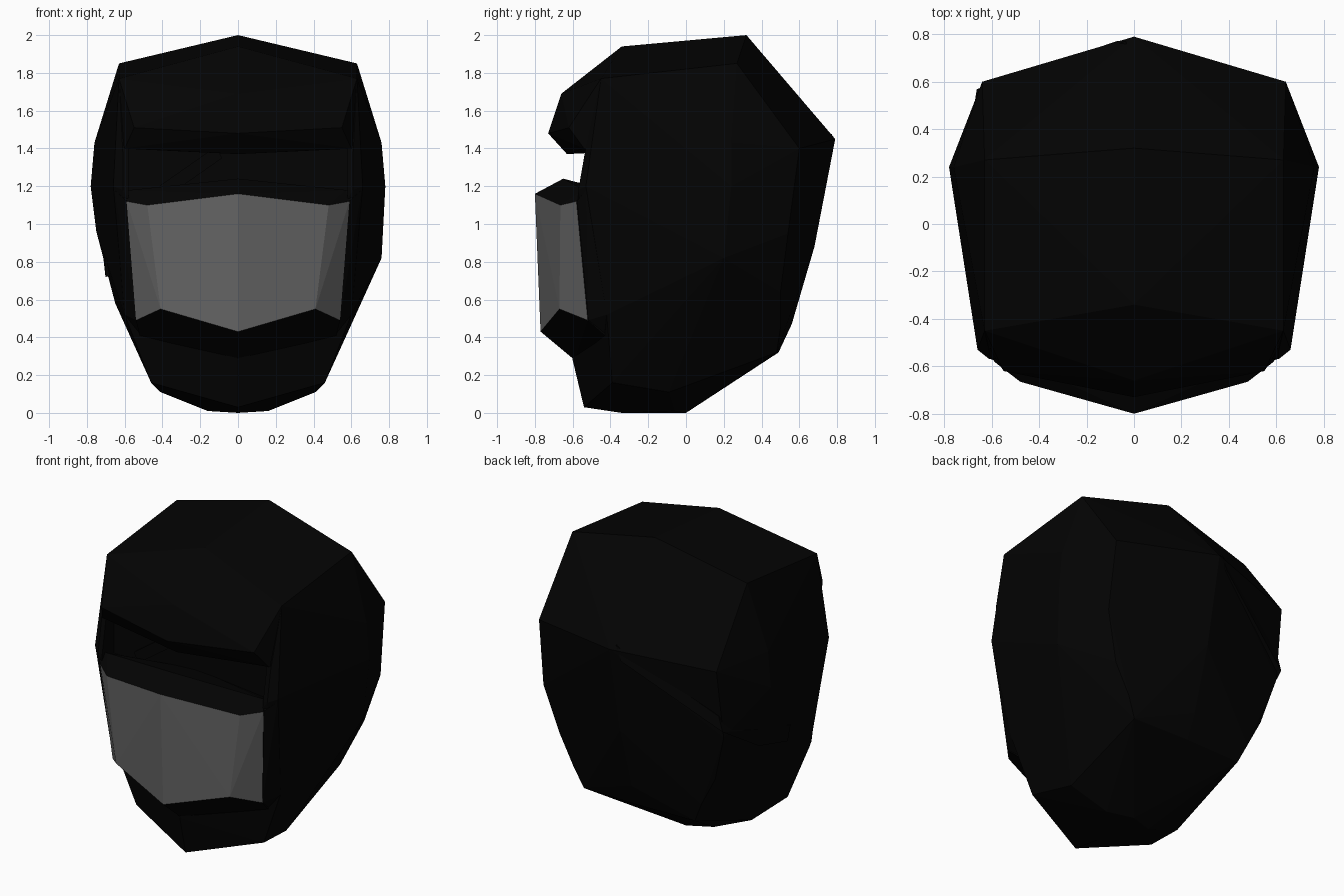
import bpy, bmesh
from mathutils import Vector

if "Cube" in bpy.data.objects:
    bpy.data.objects.remove(bpy.data.objects["Cube"])


def material(name, v):
    m = bpy.data.materials.new(name)
    m.diffuse_color = (v, v, v, 1)
    m.use_nodes = True
    m.node_tree.nodes["Principled BSDF"].inputs["Base Color"].default_value = m.diffuse_color
    return m


black = material("black cloth", 0.001)
grey = material("grey plate", 0.13)


def mirrored(points):
    return points + [(-x, y, z) for x, y, z in points if x > 0]


def hull(name, groups, mats, rule=None):
    """One faceted object from the convex hull of each point group."""
    bm = bmesh.new()
    for pts in groups:
        vs = [bm.verts.new(p) for p in pts]
        res = bmesh.ops.convex_hull(bm, input=vs, use_existing_faces=False)
        junk = {g for g in res["geom_interior"] + res["geom_unused"]
                if isinstance(g, bmesh.types.BMVert)}
        bmesh.ops.delete(bm, geom=list(junk), context='VERTS')
    bmesh.ops.recalc_face_normals(bm, faces=bm.faces)
    bm.normal_update()
    if rule:
        for f in bm.faces:
            f.material_index = 1 if rule(f) else 0
    me = bpy.data.meshes.new(name)
    bm.to_mesh(me)
    bm.free()
    for m in mats:
        me.materials.append(m)
    ob = bpy.data.objects.new(name, me)
    bpy.context.collection.objects.link(ob)
    return ob


# Hooded head, slightly narrower on the left below the band
hood = hull("hood", [mirrored([
    (0, .32, 2), (.63, .27, 1.85), (0, -.34, 1.94), (.63, -.45, 1.77),   # crown
    (0, .79, 1.45), (.64, .60, 1.40), (.76, .24, 1.43), (.78, .24, 1.2),  # widest ring
    (.61, -.535, 1.38), (.66, -.53, 1.2), (.61, -.57, 1.18),              # eye slit
    (0, .68, .88), (.65, .54, .95), (.56, .50, .64),                      # nape
    (0, .56, .47), (.46, .50, .45), (0, .49, .32), (.40, .48, .32),
    (.65, 0, .58), (.60, -.42, .52), (.46, -.39, .16), (.41, -.09, .11),  # jaw
    (.16, -.06, .01), (0, 0, 0), (0, -.34, 0),
    (0, -.54, .03), (0, -.60, .28)]) +
    [(.76, .20, .82), (-.75, .15, .96), (-.69, .18, .80)]], [black])

# Eye slit cut back into the hood
slot = hull("eye_slit_cutter", [[(x, y, z) for x in (-.58, .58)
                                 for y in (-.9, -.45) for z in (1.14, 1.42)]], [black])
slot.hide_render = True
slot.hide_viewport = True
cut = hood.modifiers.new("eye_slit", 'BOOLEAN')
cut.operation = 'DIFFERENCE'
cut.solver = 'EXACT'
cut.object = slot

# Overhanging brow
hull("brow", [mirrored([
    (0, -.34, 1.94), (.63, -.45, 1.77), (0, -.66, 1.69),
    (0, -.73, 1.48), (.55, -.62, 1.51), (0, -.63, 1.37), (.60, -.54, 1.40),
    (0, -.43, 1.38), (.63, -.47, 1.40)])], [black])

# Face mask: grey front plates with black rim
hull("face_mask", [mirrored([
    (0, -.80, 1.16), (.48, -.665, 1.10), (.59, -.58, 1.12),
    (0, -.77, .43), (.41, -.67, .55), (.54, -.52, .49),
    (0, -.65, 1.24), (.57, -.54, 1.18), (0, -.42, 1.18), (.58, -.42, 1.12),
    (0, -.59, .28), (.52, -.43, .41)])], [black, grey],
    lambda f: f.normal.y < -.4 and abs(f.normal.z) < .38)

# Cheeks joining the mask to the hood
for side, s in (("left", -1), ("right", 1)):
    hull(side + "_cheek", [[(s * x, y, z) for x, y, z in (
        (.588, -.578, 1.12), (.57, -.54, 1.18), (.655, -.53, 1.18),
        (.538, -.518, .49), (.60, -.42, .52), (.50, -.40, 1.1),
        (.45, -.40, .5), (.52, -.43, .42))]], [black])


def strap(name, path, half, thick):
    """Flat band along a path of (point, outward direction, width direction)."""
    rings = []
    for p, out, wide in path:
        p, o, w = Vector(p), Vector(out).normalized(), Vector(wide).normalized()
        rings.append([p + w * half * s + o * t for s in (-1, 1) for t in (-.05, thick)])
    hull(name, [a + b for a, b in zip(rings, rings[1:])], [black])


# Band across the back of the head, and the band across one eye
strap("back_band", [((-.05, .76, 1.43), (-.2, 1, 0), (.4, 0, 1)),
                    ((-.64, .56, 1.05), (-1, 1, 0), (.3, 0, 1)),
                    ((-.70, .25, .86), (-1, 0, -.2), (0, -.3, 1)),
                    ((-.69, -.06, .77), (-1, 0, -.2), (0, -.3, 1))], .05, .012)
strap("eye_band", [((-.40, -.45, 1.17), (0, -1, 0), (-.5, 0, 1)),
                   ((-.10, -.45, 1.38), (0, -1, 0), (-.5, 0, 1))], .035, .03)
